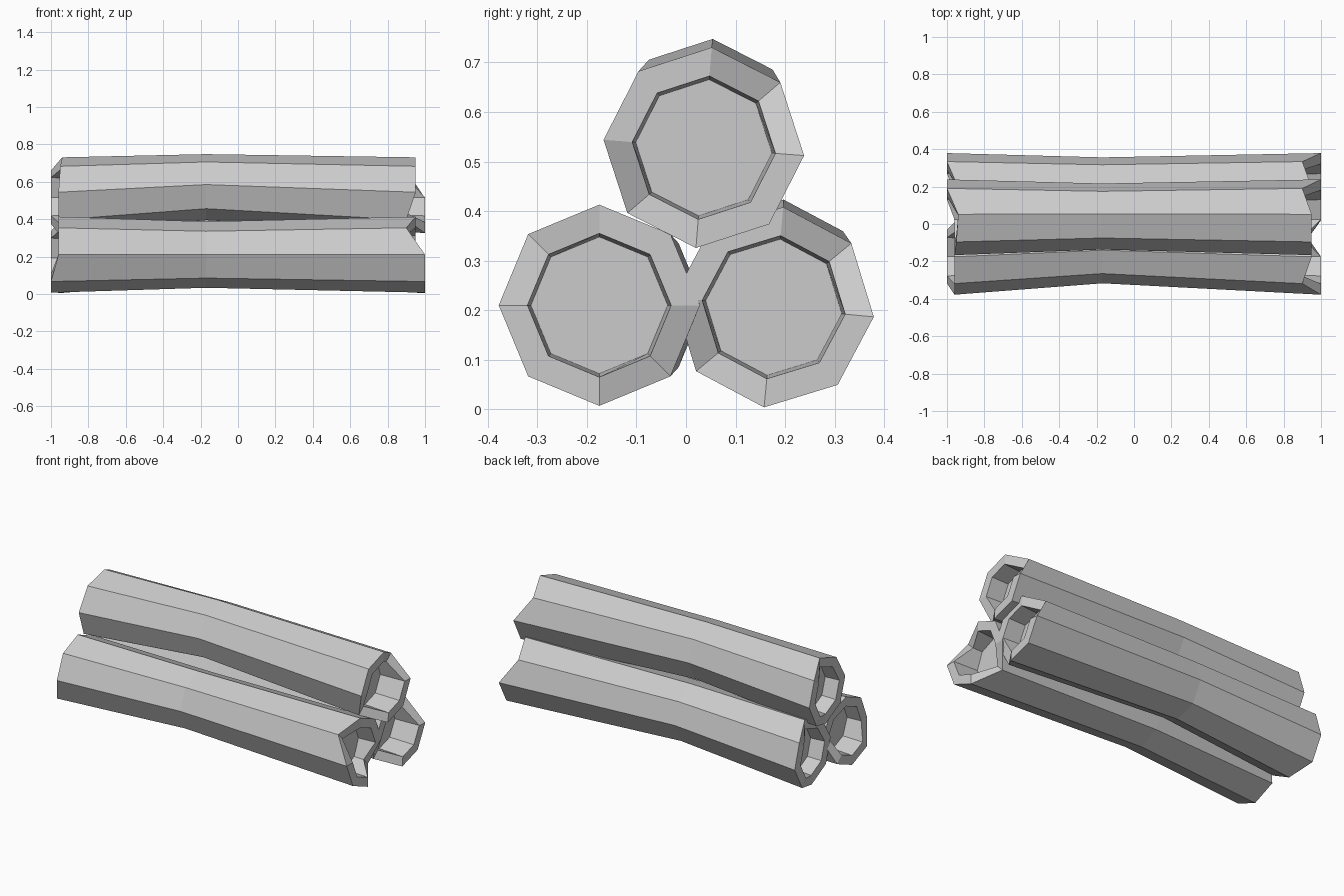
import bpy, bmesh
from math import sin, cos, radians

cube = bpy.data.objects.get("Cube")
if cube:
    bpy.data.objects.remove(cube)

grey = bpy.data.materials.new("plain grey")
grey.use_nodes = True
grey.diffuse_color = (0.6, 0.6, 0.6, 1)
grey.node_tree.nodes["Principled BSDF"].inputs["Base Color"].default_value = grey.diffuse_color

SIDES = 8
# Uneven cut at each end, one x per corner
RIGHT_CUT = (-0.94, -0.95, -0.96, -0.96, -0.96, -1, -1, -1)
LEFT_CUT = (0.95, 0.95, 0.95, 0.90, 1, 1, 1, 0.90)


def ring(bm, xs, radius, center, turn):
    """One octagonal loop of a log."""
    return [bm.verts.new((x, center[0] + radius * cos(radians(turn + 45 * i)),
                          center[1] + radius * sin(radians(turn + 45 * i))))
            for i, x in enumerate(xs)]


def make_log(name, end, waist, turn):
    """Log with a narrower bent waist and hollowed ends."""
    bm = bmesh.new()
    loops = [
        ring(bm, [-0.87] * SIDES, 0.138, end, turn),
        ring(bm, RIGHT_CUT, 0.145, end, turn),
        ring(bm, RIGHT_CUT, 0.203, end, turn),
        ring(bm, [-0.17] * SIDES, 0.177, waist, turn),
        ring(bm, LEFT_CUT, 0.203, end, turn),
        ring(bm, LEFT_CUT, 0.145, end, turn),
        ring(bm, [0.84] * SIDES, 0.138, end, turn),
    ]
    for a, b in zip(loops, loops[1:]):
        for i in range(SIDES):
            j = (i + 1) % SIDES
            bm.faces.new((a[i], a[j], b[j], b[i]))
    # Recessed end faces
    bm.faces.new(loops[0])
    bm.faces.new(loops[-1])
    bmesh.ops.recalc_face_normals(bm, faces=bm.faces)
    mesh = bpy.data.meshes.new(name)
    bm.to_mesh(mesh)
    bm.free()
    mesh.materials.append(grey)
    bpy.context.collection.objects.link(bpy.data.objects.new(name, mesh))


make_log("front_log", (-0.175, 0.21), (-0.14, 0.21), 0)
make_log("back_log", (0.177, 0.206), (0.18, 0.247), 84.5)
make_log("top_log", (0.036, 0.528), (0.04, 0.571), 85.5)
